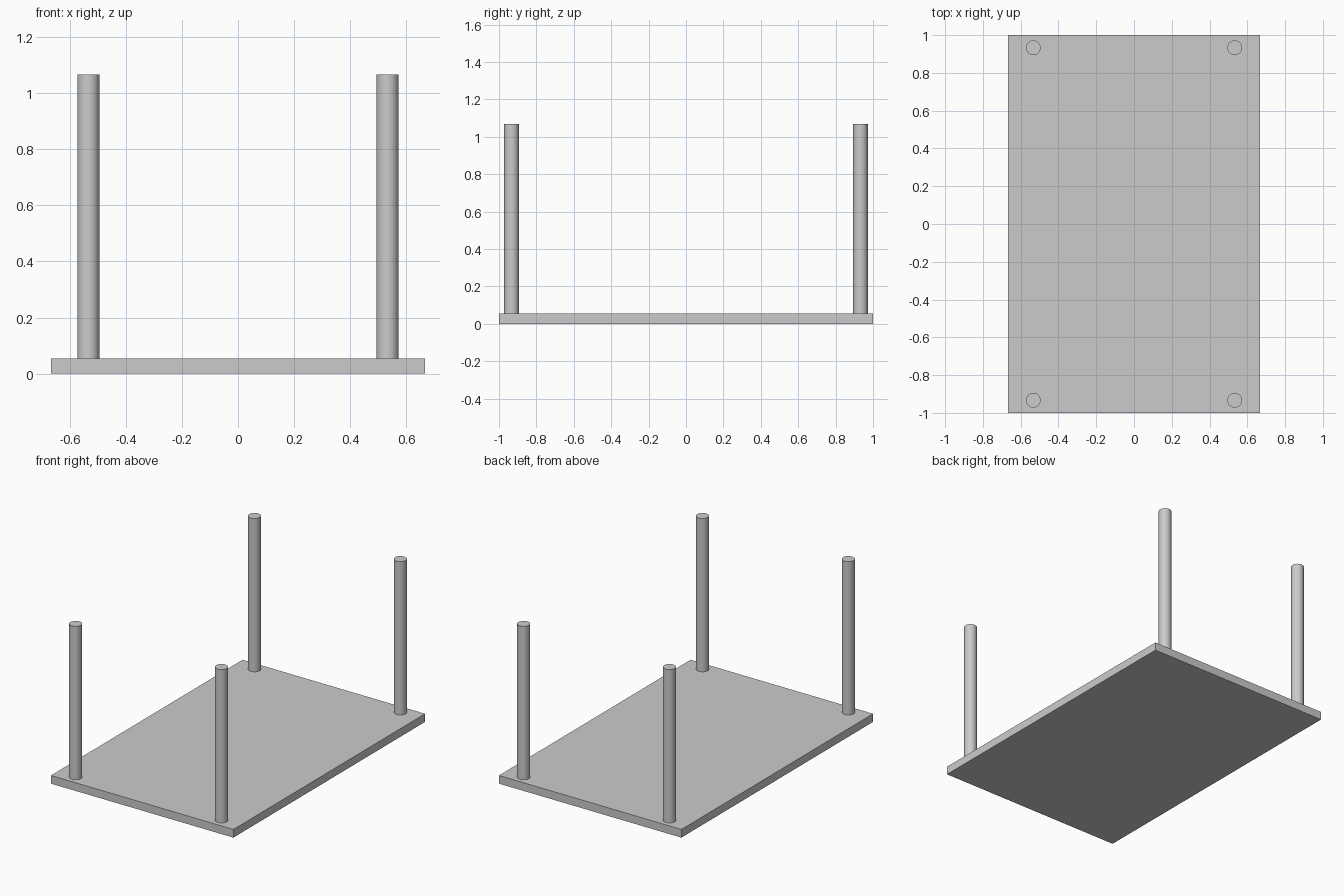
import bpy
import math

default_cube = bpy.data.objects.get("Cube")
if default_cube:
    bpy.data.objects.remove(default_cube, do_unlink=True)

# Overall dimensions
WIDTH, LENGTH, THICKNESS = 1.333, 2.0, 0.054
LEG_X, LEG_Y, LEG_RADIUS, TOP = 0.533, 0.933, 0.039, 1.067

# Single grey material
grey = bpy.data.materials.new("light_grey")
grey.use_nodes = True
color = (0.6, 0.6, 0.6, 1)
grey.diffuse_color = color
grey.node_tree.nodes["Principled BSDF"].inputs["Base Color"].default_value = color


def finish(name):
    obj = bpy.context.object
    obj.name = name
    obj.data.name = name
    obj.data.materials.append(grey)
    return obj


# Flat rectangular board
bpy.ops.mesh.primitive_cube_add(size=1, location=(0, 0, THICKNESS / 2))
board = finish("board")
board.scale = (WIDTH, LENGTH, THICKNESS)
bpy.ops.object.transform_apply(location=False, rotation=False, scale=True)

# Four round legs standing on the board near its corners
for x_side, x_name in ((1, "left"), (-1, "right")):
    for y_side, y_name in ((-1, "front"), (1, "back")):
        bpy.ops.mesh.primitive_cylinder_add(
            vertices=48, radius=LEG_RADIUS, depth=TOP - THICKNESS,
            location=(x_side * LEG_X, y_side * LEG_Y, (TOP + THICKNESS) / 2))
        finish(f"{y_name}_{x_name}_leg")
        bpy.ops.object.shade_smooth_by_angle(angle=math.radians(30))
